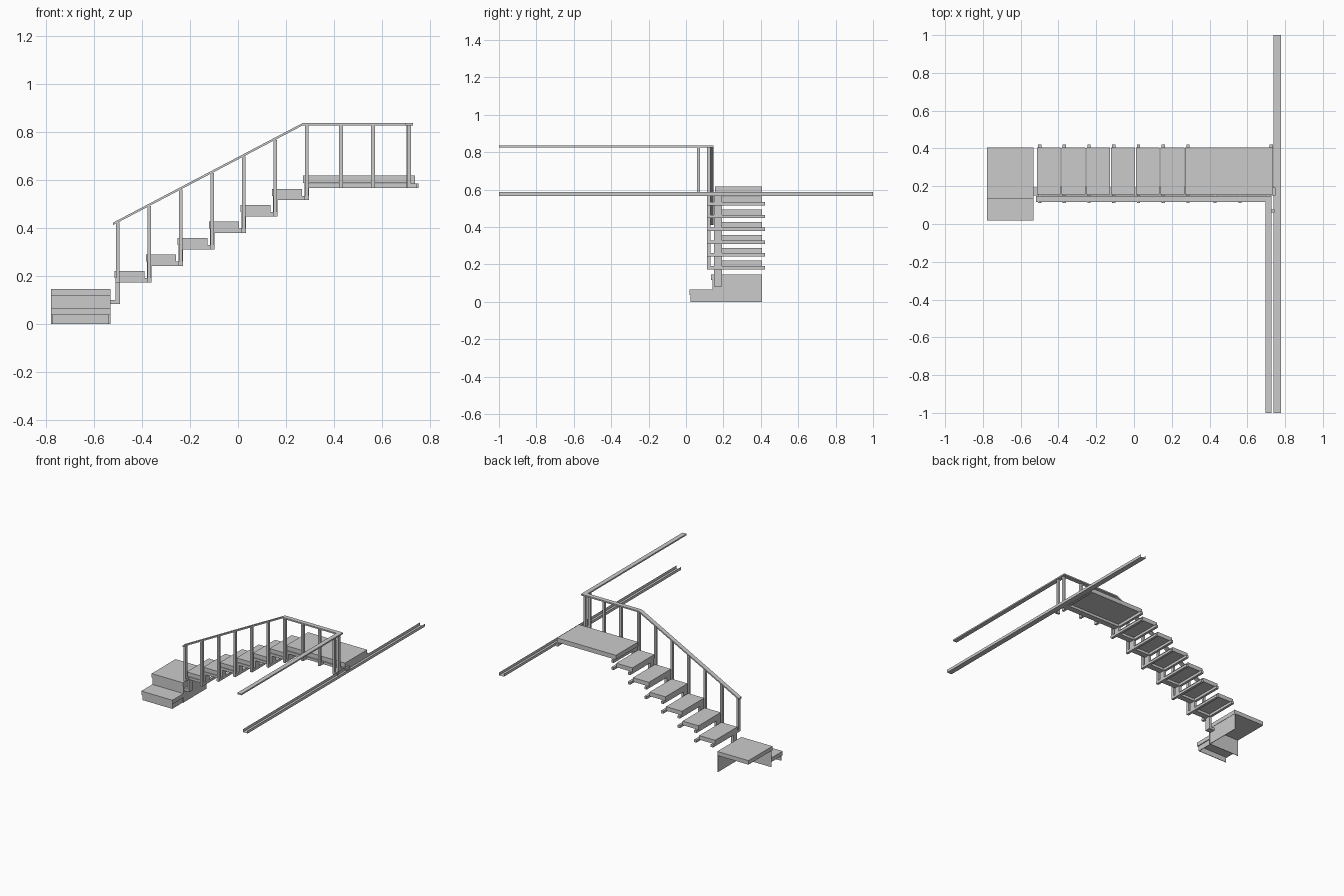
import bpy, bmesh
from mathutils import Vector

if "Cube" in bpy.data.objects:
    bpy.data.objects.remove(bpy.data.objects["Cube"])


def mesh_object(name, verts, faces):
    me = bpy.data.meshes.new(name)
    me.from_pydata(verts, [], faces)
    me.update()
    ob = bpy.data.objects.new(name, me)
    bpy.context.collection.objects.link(ob)
    return ob


def box(name, x0, x1, y0, y1, z0, z1):
    v = [(x, y, z) for x in (x0, x1) for y in (y0, y1) for z in (z0, z1)]
    f = [(0, 1, 3, 2), (4, 6, 7, 5), (0, 4, 5, 1), (2, 3, 7, 6), (0, 2, 6, 4), (1, 5, 7, 3)]
    return mesh_object(name, v, f)


def prism_y(name, profile, y0, y1):
    """Extrude an x/z outline along y."""
    n = len(profile)
    v = [(x, y, z) for y in (y0, y1) for x, z in profile]
    f = [(i, (i + 1) % n, (i + 1) % n + n, i + n) for i in range(n)]
    f += [tuple(range(n))[::-1], tuple(range(n, 2 * n))]
    ob = mesh_object(name, v, f)
    bm = bmesh.new()
    bm.from_mesh(ob.data)
    bmesh.ops.recalc_face_normals(bm, faces=bm.faces)
    bm.to_mesh(ob.data)
    bm.free()
    return ob


BACK = 0.405          # back edge of the stair
RUN, RISE = 0.131, 0.0684
POST_X = [-0.5 + RUN * i for i in range(7)]

# Bottom landing: two hollow steps with slabs, front risers and right side panels
L, R = -0.777, -0.531
box("lower_step_slab", L, R, 0.018, 0.145, 0.037, 0.066)
box("lower_step_riser", L + 0.005, R - 0.006, 0.025, 0.029, 0, 0.037)
box("lower_step_side", R - 0.010, R - 0.006, 0.025, 0.145, 0, 0.037)
box("upper_step_slab", L, R, 0.135, BACK, 0.117, 0.146)
box("upper_step_riser", L, R, 0.142, 0.146, 0.0, 0.117)
box("upper_step_side", R - 0.006, R - 0.002, 0.142, BACK, 0, 0.117)

# Treads with cross bars beneath both ends
for i in range(6):
    x = -0.514 + RUN * i
    z = 0.221 + RISE * i
    box(f"tread_{i + 1}", x, x + 0.126, 0.155, BACK, z - 0.029, z)
    for j, px in enumerate((POST_X[i], POST_X[i + 1])):
        y0 = 0.112 if j or i == 0 else 0.15
        box(f"tread_{i + 1}_cross_bar_{j}", px - 0.009, px + 0.009, y0, 0.422, z - 0.047, z - 0.029)

# Upper landing and its cross bars
box("upper_landing", 0.27, 0.737, 0.155, BACK, 0.587, 0.618)
for k, x in enumerate((0.286, 0.727)):
    box(f"landing_cross_bar_{k}", x - 0.009, x + 0.009, 0.15, 0.422, 0.567, 0.587)
LANDING_POSTS = (0.428, 0.561, 0.709)
for k, x in enumerate(LANDING_POSTS):
    box(f"landing_post_stub_{k}", x - 0.008, x + 0.008, 0.112, 0.16, 0.567, 0.587)

# Zigzag stringer under the treads
low, high = [(-0.538, 0.083)], [(-0.538, 0.101)]
z = 0.083
for i, px in enumerate(POST_X):
    nz = 0.174 + RISE * i if i < 6 else 0.567
    low += [(px + 0.009, z), (px + 0.009, nz)]
    high += [(px - 0.009, z + 0.018), (px - 0.009, nz + 0.018)]
    z = nz
low.append((0.75, z))
high.append((0.75, z + 0.018))
prism_y("stringer", low + high[::-1], 0.15, 0.193)


# Handrail posts
def rail_z(x):
    return min(0.826, 0.412 + (x + 0.52) * 0.414 / 0.788)


for i, x in enumerate(POST_X + list(LANDING_POSTS)):
    z0 = 0.174 + RISE * max(i - 1, 0) if i < 7 else 0.567
    box(f"rail_post_{i + 1}", x - 0.008, x + 0.008, 0.112, 0.131, z0, rail_z(x))
box("gallery_post", 0.703, 0.72, 0.06, 0.076, 0.567, 0.826)
box("gallery_post_bracket", 0.703, 0.745, 0.06, 0.076, 0.567, 0.585)

# Handrail: sloped run, level run, mitred corner and long gallery run
T = 0.010
path = [  # front/outer point and back/inner point of each rail section
    ((-0.52, 0.116), (-0.52, 0.148), 0.412),
    ((0.268, 0.116), (0.268, 0.148), 0.826),
    ((0.695, 0.116), (0.727, 0.148), 0.826),
    ((0.695, -1.0), (0.727, -1.0), 0.826),
]
v, f = [], []
for a, b, z in path:
    v += [(*a, z), (*b, z), (*b, z + T), (*a, z + T)]
for s in range(3):
    for k in range(4):
        a, b = s * 4 + k, s * 4 + (k + 1) % 4
        f.append((a, a + 4, b + 4, b))
f += [(0, 1, 2, 3), (15, 14, 13, 12)]
mesh_object("handrail", v, f)

# Gallery edge channel: thin U section, open upward
section = [(0.739, 0.587), (0.739, 0.567), (0.777, 0.567), (0.777, 0.587)]
v = [(x, y, z) for y in (-1, 1) for x, z in section]
mesh_object("gallery_channel", v, [(i, i + 1, i + 5, i + 4) for i in range(3)])
